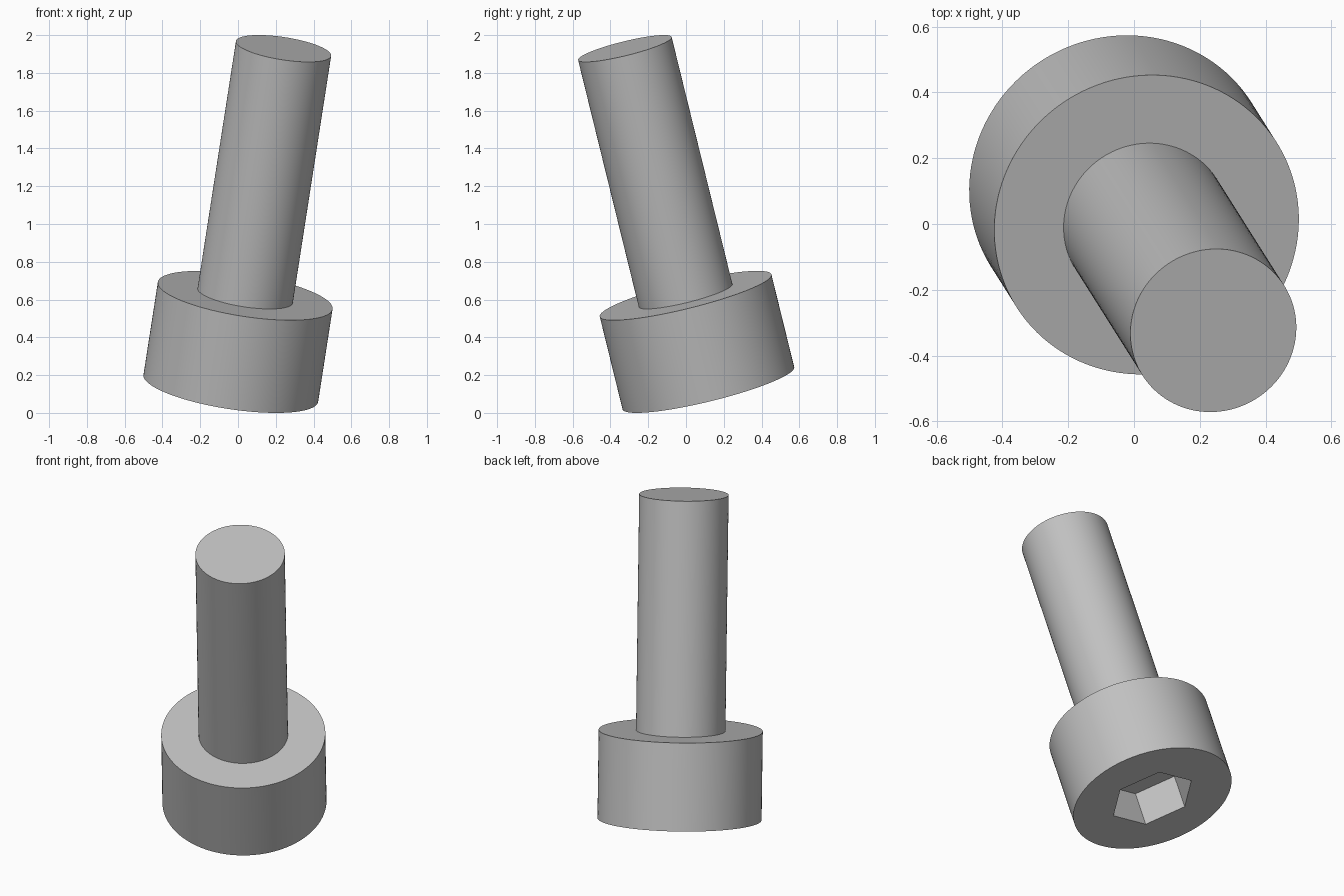
import bpy
import math
from mathutils import Matrix, Vector

cube = bpy.data.objects.get("Cube")
if cube:
    bpy.data.objects.remove(cube, do_unlink=True)

# Proportions of the screw, measured along its own axis
HEAD_R, HEAD_H = 0.468, 0.511
SHAFT_R, SHAFT_L = 0.255, 1.362
SOCKET_R, SOCKET_DEPTH = 0.246, 0.22

# The screw stands on its head rim and leans
axis = Vector((0.149, -0.236, 0.96)).normalized()
lean = Vector((0, 0, 1)).rotation_difference(axis).to_matrix().to_4x4()
placement = Matrix.Translation((-0.038, 0.1185, 0.1306)) @ lean

steel = bpy.data.materials.new("grey steel")
steel.use_nodes = True
grey = (0.53, 0.53, 0.53, 1)
steel.diffuse_color = grey
steel.node_tree.nodes["Principled BSDF"].inputs["Base Color"].default_value = grey


def prism(name, radius, start, end, sides=128, first_corner=0):
    """Closed prism along the screw axis, between two distances from the head end."""
    bpy.ops.mesh.primitive_cylinder_add(vertices=sides, radius=radius, depth=end - start)
    obj = bpy.context.object
    obj.name = obj.data.name = name
    obj.data.transform(Matrix.Translation((0, 0, (start + end) / 2))
                       @ Matrix.Rotation(first_corner, 4, "Z"))
    obj.matrix_world = placement
    obj.data.materials.append(steel)
    return obj


head = prism("head", HEAD_R, 0, HEAD_H)
shaft = prism("shaft", SHAFT_R, HEAD_H, HEAD_H + SHAFT_L)

# Hexagonal socket cut into the head end (a flat side faces +x)
cutter = prism("socket_cutter", SOCKET_R, -0.1, SOCKET_DEPTH, 6, math.radians(30))
cutter.hide_render = True
cut = head.modifiers.new("socket", "BOOLEAN")
cut.operation = "DIFFERENCE"
cut.solver = "EXACT"
cut.object = cutter
bpy.ops.object.select_all(action="DESELECT")
head.select_set(True)
bpy.context.view_layer.objects.active = head
bpy.ops.object.modifier_apply(modifier=cut.name)
bpy.data.objects.remove(cutter, do_unlink=True)

# Smooth walls, sharp rims
for obj in (head, shaft):
    bpy.ops.object.select_all(action="DESELECT")
    obj.select_set(True)
    bpy.context.view_layer.objects.active = obj
    bpy.ops.object.shade_smooth_by_angle(angle=math.radians(30))
